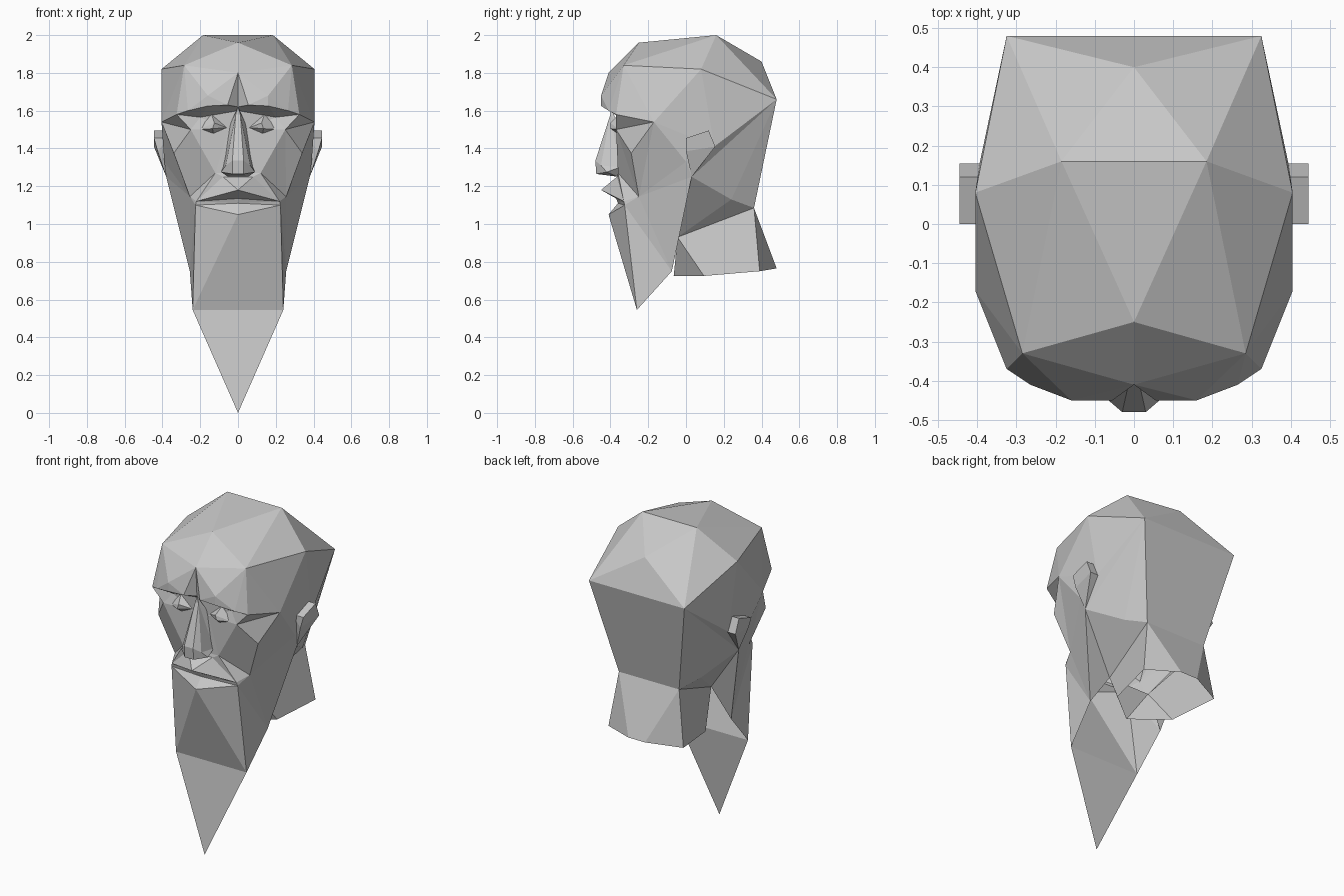
import bpy
import bmesh
from mathutils import Vector

old = bpy.data.objects.get("Cube")
if old:
    bpy.data.objects.remove(old)

grey = bpy.data.materials.new("stone grey")
grey.use_nodes = True
tone = (0.58, 0.58, 0.58, 1)
grey.diffuse_color = tone
grey.node_tree.nodes["Principled BSDF"].inputs["Base Color"].default_value = tone

# Named landmarks on the model's left half, gathered part by part
marks = {}


def part(name, faces, core=(0, 0, 1.4), **points):
    """Build faces from landmark names, mirror them in x, aim normals away from core.
    A name starting with '-' is the mirrored landmark."""
    marks.update(points)
    bm = bmesh.new()
    made = {}

    def vert(co):
        key = tuple(round(c, 4) + 0.0 for c in co)
        if key not in made:
            made[key] = bm.verts.new(key)
        return made[key]

    for words in faces:
        corners = []
        for word in words.split():
            x, y, z = marks[word.lstrip("-")]
            corners.append((-x if word[0] == "-" else x, y, z))
        for side in (1, -1):
            ring = [vert((x * side, y, z)) for x, y, z in corners]
            if not bm.faces.get(ring):
                bm.faces.new(ring)
    bm.normal_update()
    for face in bm.faces:
        if face.normal.dot(face.calc_center_median() - Vector(core)) < 0:
            face.normal_flip()
    mesh = bpy.data.meshes.new(name)
    bm.to_mesh(mesh)
    bm.free()
    mesh.materials.append(grey)
    obj = bpy.data.objects.new(name, mesh)
    bpy.context.collection.objects.link(obj)
    return obj


# Skull cap and back of the head
part("cranium", [
    "top -top front", "top -top back", "top corner back", "corner -corner back",
    "top side corner", "top front temple", "top side temple",
    "corner -corner -nape nape", "side corner ear", "corner ear jaw",
    "corner jaw hinge", "corner hinge nape", "side ear socket"],
    top=(.185, .16, 2), front=(0, -.25, 1.96), back=(0, .4, 1.86),
    corner=(.325, .48, 1.66), side=(.405, .08, 1.82), temple=(.285, -.33, 1.84),
    socket=(.405, -.17, 1.54), ear=(.395, .15, 1.41), jaw=(.38, .03, 1.25),
    hinge=(.27, .24, 1.13), nape=(.205, .36, 1.085))

# Forehead with an overhanging brow
part("forehead", [
    "front temple crown", "temple side socket", "temple socket brow_out",
    "temple brow_out brow_mid", "temple brow_mid bump", "bump brow_mid brow_in",
    "temple bump crown", "bump brow_in frown", "bump frown crown",
    "frown glabella crown", "brow_in frown glabella"],
    crown=(0, -.41, 1.8), brow_out=(.325, -.37, 1.58), brow_mid=(.265, -.41, 1.6),
    brow_in=(.16, -.45, 1.625), bump=(.16, -.45, 1.68), frown=(.055, -.45, 1.63),
    glabella=(0, -.4, 1.62))

part("brow_underside", [
    "socket brow_out cheek", "brow_out brow_mid lid", "brow_mid brow_in lid",
    "brow_in glabella lid", "glabella lid bridge"],
    core=(0, -.3, 1.9), lid=(.2, -.35, 1.565), bridge=(0, -.37, 1.6),
    cheek=(.25, -.37, 1.5))

# Eye sockets, cheeks and sides of the face
part("cheeks", [
    "brow_out cheek lid", "cheek root lid", "lid root bridge", "bridge root -root",
    "socket cheek bone", "socket bone hollow", "socket hollow temple_low",
    "socket temple_low ear", "temple_low hollow jaw", "temple_low jaw ear",
    "cheek bone hollow", "cheek hollow fold", "cheek fold root",
    "root fold -fold -root", "hollow fold mouth"],
    core=(0, .2, 1.4), root=(.05, -.36, 1.5), temple_low=(.39, 0, 1.33),
    bone=(.34, -.29, 1.375), hollow=(.255, -.25, 1.145),
    fold=(.12, -.36, 1.27), mouth=(.22, -.33, 1.12))

# Nose with a narrow ridge and flared wings
part("nose", [
    "ridge -ridge -tip tip", "ridge -ridge glabella", "ridge tip wing",
    "ridge wing wing_root", "ridge wing_root nose_side", "ridge glabella nose_side",
    "tip -tip -under under", "tip under wing_low wing", "wing wing_low wing_root",
    "under -under -septum septum", "under wing_low septum", "wing_low septum wing_root"],
    core=(0, -.37, 1.38), ridge=(.012, -.4, 1.58), tip=(.03, -.48, 1.335),
    under=(.03, -.475, 1.265), wing=(.065, -.45, 1.31), wing_low=(.09, -.42, 1.275),
    wing_root=(.08, -.35, 1.3), nose_side=(.045, -.355, 1.52), septum=(.05, -.36, 1.25))

# Faceted eyes
part("eyes", [
    "eye_in pupil_top eye_top", "eye_top pupil_top eye_out",
    "eye_out pupil_top pupil_low", "eye_in pupil_top pupil_low",
    "eye_in pupil_low eye_low", "eye_low pupil_low eye_out"],
    core=(0, .5, 1.5), eye_in=(.06, -.36, 1.51), eye_out=(.21, -.355, 1.5),
    eye_top=(.14, -.355, 1.58), eye_low=(.13, -.365, 1.48),
    pupil_top=(.125, -.4, 1.535), pupil_low=(.135, -.4, 1.505))

# Projecting upper lip and recessed mouth
part("mouth", [
    "lip_root -lip_root lip", "lip_root lip mouth", "lip_root mouth fold",
    "lip_root -lip_root -fold fold", "lip mouth gap", "gap mouth lower",
    "lower mouth chin_side", "lower chin_side chin"],
    core=(0, 0, 1.15), lip_root=(.08, -.365, 1.25), lip=(0, -.45, 1.18),
    gap=(0, -.37, 1.135), lower=(0, -.36, 1.11),
    chin_side=(.225, -.325, 1.1), chin=(0, -.41, 1.05))

# Wedge beard, open behind, ending in a thin pointed sheet
part("beard", [
    "hollow mouth chin_side", "chin chin_side tuft", "chin tuft -tuft",
    "chin_side tuft tuft_back", "chin_side hollow tuft_back",
    "hollow jaw tuft_back", "tuft -tuft point"],
    core=(0, -.1, 1), tuft=(.24, -.26, .545), tuft_back=(.255, -.075, .75),
    point=(0, -.325, 0))

# Underside of the jaw, running in to the throat
part("jaw_underside", [
    "jaw hinge throat", "jaw throat tuft_back", "hinge nape throat"],
    core=(0, 0, 1.4), throat=(.14, -.045, .93))

# Neck, open underneath
part("neck", [
    "throat nape rim_side rim_mid", "throat rim_mid rim_front",
    "nape -nape -rim_back rim_back", "nape rim_back rim_side",
    "throat -throat rim_front"],
    core=(0, .15, .9), rim_front=(0, -.065, .725), rim_mid=(.2, .095, .725),
    rim_side=(.255, .39, .75), rim_back=(.057, .48, .765))

# Ears: slanted slabs tapering down to the jaw
part("ears", [
    "ear_front ear_top ear_back ear_low", "ear_front ear_top in_top in_front",
    "ear_top ear_back in_back in_top", "ear_back ear_low jaw",
    "ear_back jaw in_back", "ear_low ear_front in_front", "ear_low in_front jaw"],
    core=(0, .07, 1.43),
    ear_front=(.445, 0, 1.455), ear_top=(.445, .12, 1.495),
    ear_back=(.445, .155, 1.41), ear_low=(.425, 0, 1.385),
    in_front=(.37, 0, 1.455), in_top=(.37, .12, 1.495), in_back=(.37, .155, 1.41))
